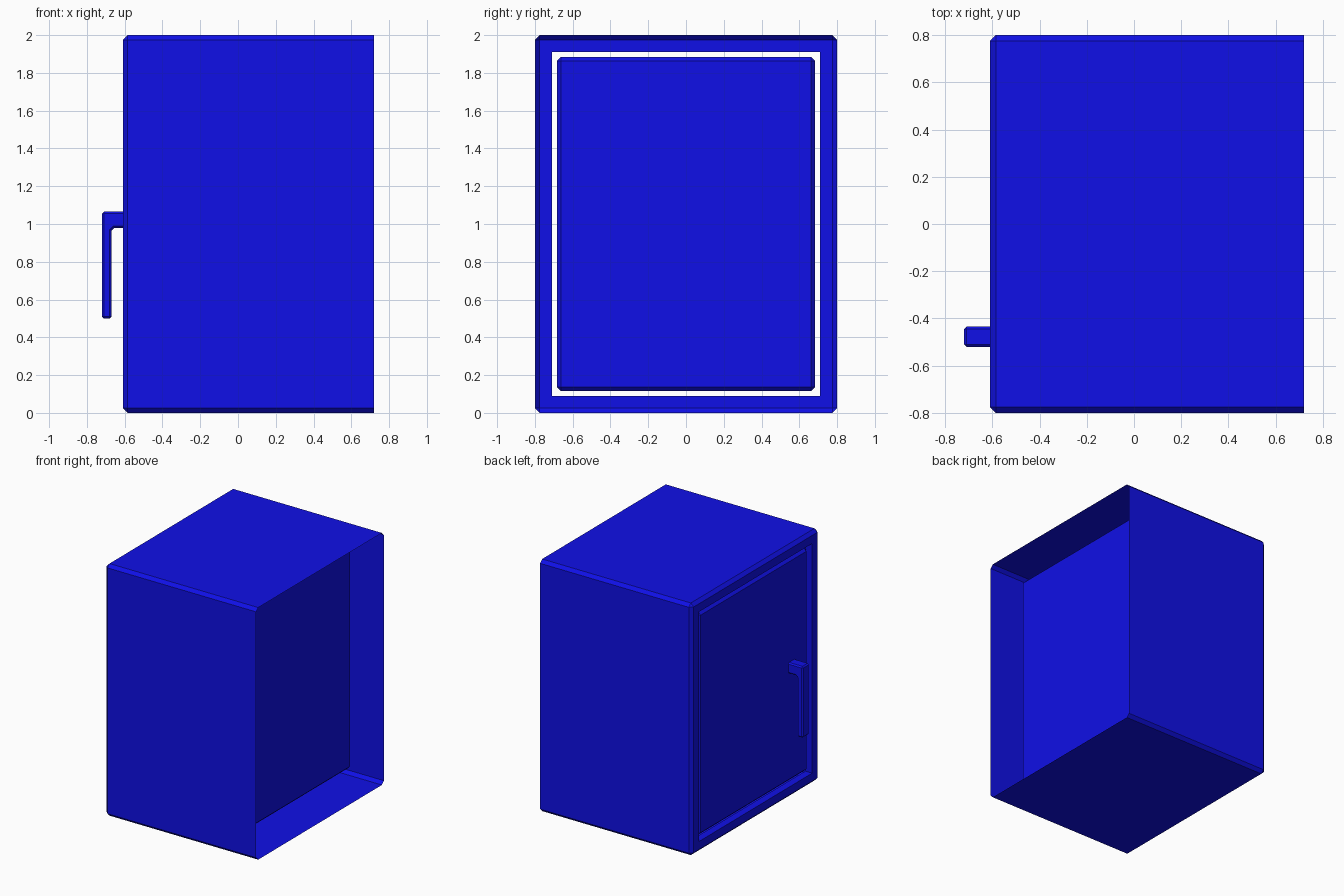
import bpy
import bmesh
from mathutils import Vector

old = bpy.data.objects.get("Cube")
if old:
    bpy.data.objects.remove(old, do_unlink=True)

blue = bpy.data.materials.new("deep_blue")
blue.use_nodes = True
colour = (0.005, 0.005, 0.8, 1)
blue.diffuse_color = colour
blue.node_tree.nodes["Principled BSDF"].inputs["Base Color"].default_value = colour


def box(low, high):
    """Return a bmesh box between two corners."""
    bm = bmesh.new()
    bmesh.ops.create_cube(bm, size=1)
    low, high = Vector(low), Vector(high)
    for v in bm.verts:
        v.co = [l + (c + 0.5) * (h - l) for l, c, h in zip(low, v.co, high)]
    return bm


def chamfer(bm, edges, width):
    bmesh.ops.bevel(bm, geom=list(edges), offset=width, segments=1,
                    affect='EDGES', clamp_overlap=True)


def finish(bm, name):
    mesh = bpy.data.meshes.new(name)
    bm.to_mesh(mesh)
    bm.free()
    mesh.materials.append(blue)
    obj = bpy.data.objects.new(name, mesh)
    bpy.context.collection.objects.link(obj)
    return obj


# Cabinet shell: thin chamfered box, open on the +x side
shell = box((-0.61, -0.8, 0), (0.72, 0.8, 2))
back = max(shell.faces, key=lambda f: f.calc_center_median().x)
bmesh.ops.delete(shell, geom=[back], context='FACES_ONLY')
chamfer(shell, [e for e in shell.edges if not e.is_boundary], 0.025)

# Door opening with a short inward lip
front = min(shell.faces, key=lambda f: f.calc_center_median().x)
bmesh.ops.inset_region(shell, faces=[front], thickness=0.091)
rim = list(front.edges)
bmesh.ops.delete(shell, geom=[front], context='FACES_ONLY')
lip = bmesh.ops.extrude_edge_only(shell, edges=rim)["geom"]
bmesh.ops.translate(shell, vec=(0.06, 0, 0),
                    verts=[g for g in lip if isinstance(g, bmesh.types.BMVert)])
bmesh.ops.recalc_face_normals(shell, faces=shell.faces)
finish(shell, "cabinet_shell")

# Door block filling the opening, reaching deep into the shell
door = box((-0.593, -0.683, 0.117), (0.52, 0.683, 1.883))
chamfer(door, door.edges, 0.02)
finish(door, "door_block")

# Handle: L-shaped profile extruded across the door
profile = [(-0.72, 0.5), (-0.67, 0.5), (-0.67, 0.965), (-0.655, 0.98),
           (-0.57, 0.98), (-0.57, 1.065), (-0.72, 1.065)]
handle = bmesh.new()
side = handle.faces.new([handle.verts.new((x, -0.52, z)) for x, z in profile])
moved = bmesh.ops.extrude_face_region(handle, geom=[side])["geom"]
bmesh.ops.translate(handle, vec=(0, 0.085, 0),
                    verts=[g for g in moved if isinstance(g, bmesh.types.BMVert)])
bmesh.ops.recalc_face_normals(handle, faces=handle.faces)
chamfer(handle, [e for e in handle.edges
                 if e.is_convex and e.calc_face_angle() > 1], 0.01)
finish(handle, "door_handle")
